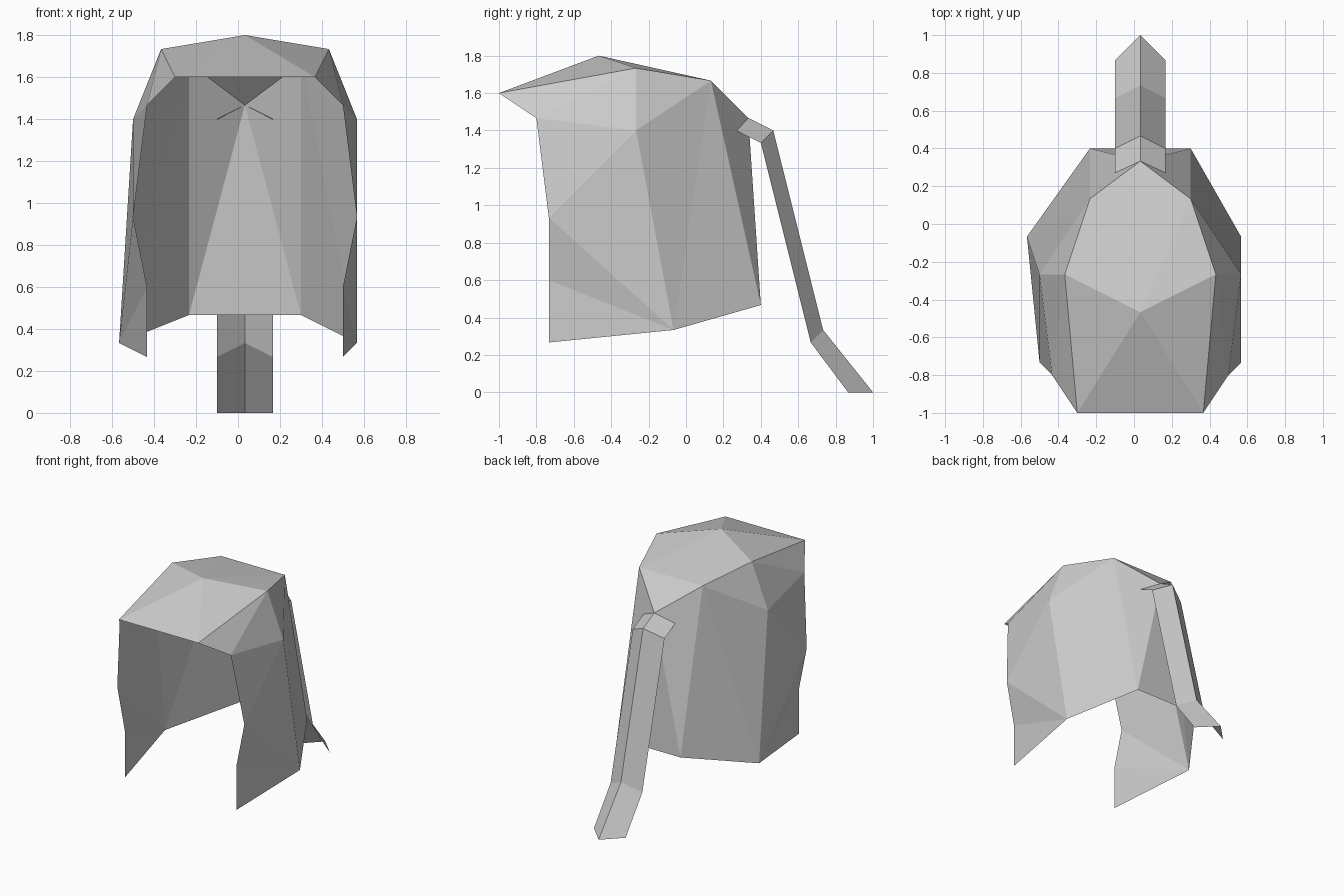
import bpy, bmesh

if "Cube" in bpy.data.objects:
    bpy.data.objects.remove(bpy.data.objects["Cube"])

UNIT = 1 / 15      # modelling grid step
MIDDLE = 0.5       # parting line, in grid steps

grey = bpy.data.materials.new("light_grey")
grey.use_nodes = True
colour = (0.6, 0.6, 0.6, 1)
grey.diffuse_color = colour
grey.node_tree.nodes["Principled BSDF"].inputs["Base Color"].default_value = colour


def build_mirrored(name, centre, side, half_faces, middle_faces, shift=None):
    """Make a flat-shaded shell from one half, mirrored over the parting."""
    bm = bmesh.new()

    def add(x, y, z):
        return bm.verts.new(((x + MIDDLE) * UNIT, y * UNIT, z * UNIT))

    shared = {key: add(0, *point) for key, point in centre.items()}
    left = {key: add(*point) for key, point in side.items()}
    right = {key: add(-x, y, z) for key, (x, y, z) in side.items()}
    for key, offset in (shift or {}).items():
        right[key].co.x += offset * UNIT
    for half, order in ((left, 1), (right, -1)):
        lookup = {**shared, **half}
        for face in half_faces:
            bm.faces.new([lookup[key] for key in face.split()][::order])
    for face in middle_faces:
        corners = []
        for key in face.split():
            if key in shared:
                corners.append(shared[key])
            else:
                half, key = key.split(".")
                corners.append((left if half == "l" else right)[key])
        bm.faces.new(corners)
    bmesh.ops.recalc_face_normals(bm, faces=bm.faces)
    bm.normal_update()
    if sum(face.normal.z * face.calc_area() for face in bm.faces) < 0:
        bmesh.ops.reverse_faces(bm, faces=bm.faces)
    mesh = bpy.data.meshes.new(name)
    bm.to_mesh(mesh)
    bm.free()
    mesh.materials.append(grey)
    obj = bpy.data.objects.new(name, mesh)
    bpy.context.collection.objects.link(obj)
    return obj


# Hair cap: crown, side locks and back, open at the face and neck
build_mirrored(
    "hair_cap",
    centre={"apex": (-7, 27), "nape": (5, 22)},
    side={
        "fringe": (5, -15, 24),
        "crown": (6, -4, 26),
        "rim": (4, 2, 25),
        "temple": (7, -12, 22),
        "ear": (8, -4, 21),
        "cheek": (8, -11, 14),
        "jaw": (7, -11, 9),
        "tip": (7, -11, 4),
        "hem": (8, -1, 5),
        "back_hem": (4, 6, 7),
    },
    half_faces=[
        "apex fringe crown", "apex crown rim",
        "fringe temple crown", "temple ear crown", "crown ear rim",
        "temple cheek ear", "cheek hem ear", "cheek jaw hem", "jaw tip hem",
        "ear hem rim", "rim hem back_hem", "rim back_hem nape",
    ],
    middle_faces=[
        "apex r.fringe l.fringe", "apex l.rim r.rim",
        "l.rim nape r.rim", "nape l.back_hem r.back_hem",
    ],
    shift={"hem": -1},
)

# Ponytail: folded strip with a tie at the top and a flicked end
build_mirrored(
    "ponytail",
    centre={"a": (5, 22), "b": (7, 21), "c": (11, 5), "d": (15, 0)},
    side={
        "tie": (2, 4, 21),
        "root": (2, 6, 20),
        "bend": (2, 10, 4),
        "end": (2, 13, 0),
    },
    half_faces=["a tie root b", "b root bend c", "c bend end d"],
    middle_faces=[],
)
